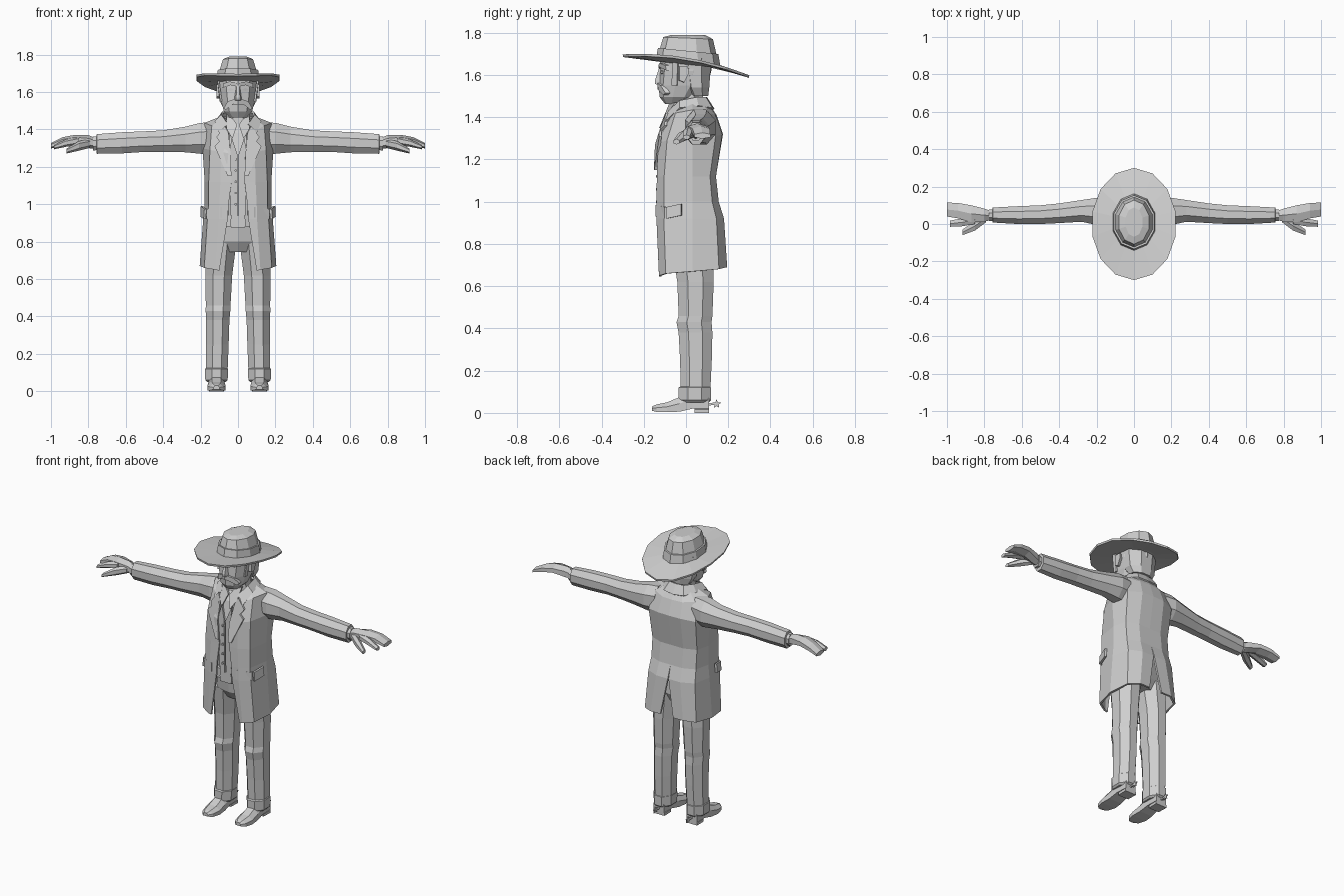
import bpy, bmesh, math
from mathutils import Vector

mat = bpy.data.materials.new("light grey")
mat.diffuse_color = (0.62, 0.62, 0.62, 1)


def finish(name, bm, mirror=False, solid=0.0):
    bmesh.ops.recalc_face_normals(bm, faces=bm.faces)
    me = bpy.data.meshes.new(name)
    bm.to_mesh(me)
    bm.free()
    me.materials.append(mat)
    ob = bpy.data.objects.new(name, me)
    bpy.context.collection.objects.link(ob)
    if solid:
        m = ob.modifiers.new("thickness", 'SOLIDIFY')
        m.thickness, m.offset = solid, -1
    if mirror:
        ob.modifiers.new("mirror", 'MIRROR').use_clip = True
    return ob


def loft(name, rings, mirror=False, closed=True, caps=True, solid=0.0):
    """Skin a list of equally long point rings."""
    bm = bmesh.new()
    rows = [[bm.verts.new(p) for p in r] for r in rings]
    n = len(rows[0])
    for a, b in zip(rows, rows[1:]):
        for i in range(n if closed else n - 1):
            j = (i + 1) % n
            bm.faces.new((a[i], a[j], b[j], b[i]))
    if closed and caps:
        bm.faces.new(rows[0])
        bm.faces.new(rows[-1])
    return finish(name, bm, mirror, solid)


def oval(cx, cy, rx, ry, z, n=8, tilt=0.0):
    """Horizontal ring; tilt changes z along y."""
    pts = []
    for i in range(n):
        t = 2 * math.pi * (i + 0.5) / n
        k = 1 / max(abs(math.cos(math.pi / n)), 0.01)
        x, y = cx + rx * k * math.cos(t), cy + ry * k * math.sin(t)
        pts.append((x, y, z + tilt * y))
    return pts


def ring_x(x, y0, y1, z0, z1, n=8):
    """Ring across the x axis filling a y/z box."""
    return [(x, y, z) for y, z, _ in
            oval((y0 + y1) / 2, (z0 + z1) / 2, (y1 - y0) / 2, (z1 - z0) / 2, 0, n)]


def ring_y(y, x0, x1, z0, z1):
    """Shoe section: flat sole, narrower chamfered top."""
    c = (x1 - x0) * 0.25
    zm = z0 + (z1 - z0) * 0.55
    return [(x0, y, z0), (x1, y, z0), (x1, y, zm), (x1 - c, y, z1), (x0 + c, y, z1), (x0, y, zm)]


def plate(name, pts, d=(0, -0.012, 0), mirror=True):
    """Flat outline given thickness along d."""
    return loft(name, [pts, [tuple(Vector(p) + Vector(d)) for p in pts]], mirror)


# coat body: half sections from front edge round to back centre, vent low at the back
S = [
    [(.05, -.06, 1.44), (.07, -.04, 1.45), (.085, -.01, 1.46), (.09, .03, 1.47), (.075, .08, 1.47), (.04, .1, 1.47), (0, .105, 1.47)],
    [(.05, -.095, 1.37), (.09, -.085, 1.39), (.14, -.05, 1.42), (.18, .03, 1.435), (.14, .11, 1.42), (.07, .14, 1.41), (0, .145, 1.41)],
    [(.04, -.138, 1.27), (.09, -.13, 1.28), (.15, -.09, 1.29), (.19, .03, 1.3), (.165, .14, 1.31), (.08, .172, 1.32), (0, .175, 1.32)],
]
LOW = [(1.12, .035, -.138, .178, .142, 0), (1.0, .05, -.14, .178, .155, 0),
       (.92, .055, -.14, .186, .18, .003), (.66, .10, -.128, .205, .195, .045)]
for z, xf, yf, w, yb, xb in LOW:
    h = 0.03 if z < .7 else 0
    S.append([(xf, yf, z - h / 2), (xf * .4 + .08, yf, z - h / 3), (w * .88, yf * .75, z),
              (w, .03, z + h / 3), (w * .88, yb * .8, z + h * .7), (w * .45 + xb * .5, yb, z + h), (xb, yb, z + h)])
loft("coat", S, mirror=True, closed=False, solid=0.012)

# turned coat collar and lapels
loft("coat_collar", [
    [(.055, -.085, 1.43), (.09, -.03, 1.48), (.085, .05, 1.495), (.05, .095, 1.495), (0, .1, 1.495)],
    [(.1, -.1, 1.38), (.125, -.03, 1.445), (.115, .06, 1.455), (.07, .125, 1.445), (0, .135, 1.44)]],
    mirror=True, closed=False, solid=0.012)
plate("lapel", [(.035, -.14, 1.15), (.055, -.138, 1.15), (.125, -.115, 1.31), (.1, -.115, 1.335),
                (.115, -.09, 1.36), (.07, -.085, 1.42), (.05, -.095, 1.38), (.04, -.135, 1.27)])
plate("pocket_flap", [(.085, -.133, .93), (.168, -.09, .92), (.17, -.09, .975), (.085, -.133, .985)])
plate("side_pocket_flap", [(.172, -.09, .92), (.19, -.02, .935), (.187, -.02, .99), (.168, -.09, .975)], (.012, -.004, 0))

# waistcoat, shirt collar and buttons
loft("waistcoat", [oval(0, 0, .12, .1, .94), oval(0, 0, .125, .118, 1.1), oval(0, .01, .13, .128, 1.27),
                   oval(0, .01, .1, .1, 1.38), oval(0, .015, .065, .07, 1.43)])
plate("waistcoat_edge", [(.004, -.116, .94), (.04, -.112, .94), (.045, -.128, 1.27), (.035, -.1, 1.36), (.004, -.122, 1.27)])
plate("shirt_collar", [(.004, -.08, 1.425), (.03, -.115, 1.35), (.062, -.085, 1.405), (.062, -.04, 1.47), (.03, -.07, 1.46)])
for i in range(5):
    z = 1.0 + i * .06
    loft("button", [[(.007 * math.cos(a * math.pi / 3) - .012, y, z + .007 * math.sin(a * math.pi / 3))
                     for a in range(6)] for y in (-.12, -.142)])

# belt with buckle, hips
loft("belt", [oval(0, .01, .145, .12, .88, 10), oval(0, .01, .145, .12, .94, 10)])
plate("buckle", [(-.038, -.108, .875), (.038, -.108, .875), (.042, -.108, .91), (.034, -.108, .94),
                 (-.034, -.108, .94), (-.042, -.108, .91)], (0, -.016, 0), False)
loft("hips", [oval(0, .03, .1, .08, .745, 10), oval(0, .025, .15, .11, .8, 10), oval(0, .015, .142, .115, .9, 10)])

# trouser legs with cuffs
loft("trouser_leg", [oval(.114, .045, .058, .07, .1), oval(.11, .047, .06, .075, .25),
                     oval(.108, .045, .062, .08, .38), oval(.107, .038, .066, .083, .43),
                     oval(.106, .045, .066, .08, .46), oval(.103, .045, .072, .086, .62),
                     oval(.09, .03, .082, .1, .8)], mirror=True)
loft("trouser_cuff", [oval(.115, .04, .05, .068, .05), oval(.115, .042, .06, .077, .06),
                      oval(.115, .042, .061, .077, .12), oval(.114, .045, .05, .06, .13)], mirror=True)

# shoes with heels
loft("shoe", [ring_y(-.162, .098, .132, .01, .03), ring_y(-.14, .078, .152, .005, .04),
              ring_y(-.09, .066, .164, .003, .05), ring_y(-.03, .07, .16, .006, .075),
              ring_y(.03, .075, .155, .02, .1), ring_y(.108, .078, .152, .02, .1)], mirror=True)
loft("heel", [ring_y(.04, .078, .152, 0, .03), ring_y(.108, .076, .154, 0, .03)], mirror=True)

# spurs: shank and star wheel
loft("spur_shank", [ring_y(.1, .11, .12, .035, .048), ring_y(.145, .111, .119, .038, .046)], mirror=True)
star = [(.112, .145 + r * math.cos(a), .042 + r * math.sin(a)) for i in range(10)
        for r, a in [((.022, .01)[i % 2], math.pi * (i / 5 + .5))]]
plate("spur_star", star, (.006, 0, 0))

# sleeves with cuffs
loft("sleeve", [ring_x(.13, .0, .13, 1.27, 1.44), ring_x(.2, -.005, .14, 1.27, 1.435),
                ring_x(.28, .012, .128, 1.278, 1.415), ring_x(.4, .005, .11, 1.28, 1.395),
                ring_x(.5, .0, .1, 1.28, 1.39), ring_x(.62, .0, .095, 1.272, 1.385),
                ring_x(.755, .008, .088, 1.27, 1.375), ring_x(.757, .018, .078, 1.285, 1.36)], mirror=True)
loft("shirt_cuff", [ring_x(.74, .015, .078, 1.29, 1.362), ring_x(.775, .016, .077, 1.288, 1.362)], mirror=True)

# hands: palm fanning into fingers, forefinger, thumb
loft("palm_and_fingers", [ring_x(.765, .022, .07, 1.3, 1.352, 6), ring_x(.8, .012, .082, 1.305, 1.365, 6),
                          ring_x(.87, .01, .1, 1.322, 1.368, 6), ring_x(.94, .03, .112, 1.315, 1.355, 6),
                          ring_x(1.0, .04, .115, 1.3, 1.325, 6)], mirror=True)
loft("forefinger", [ring_x(.85, .0, .045, 1.32, 1.36, 6), ring_x(.92, -.012, .03, 1.31, 1.345, 6),
                    ring_x(.985, -.015, .018, 1.295, 1.315, 6)], mirror=True)
loft("thumb", [ring_x(.79, .01, .05, 1.305, 1.345, 6), ring_x(.85, -.035, .015, 1.29, 1.335, 6),
               ring_x(.918, -.06, -.03, 1.273, 1.295, 6)], mirror=True)

# neck and head
loft("neck", [oval(0, .02, .075, .075, 1.4), oval(0, .015, .062, .065, 1.47), oval(0, .01, .062, .07, 1.55)])
loft("head", [oval(0, -.055, .045, .042, 1.463, 10), oval(0, -.035, .075, .085, 1.495, 10),
              oval(0, -.015, .09, .11, 1.55, 10), oval(0, -.003, .1, .117, 1.62, 10),
              oval(0, .0, .098, .115, 1.69, 10)])
loft("hair_back", [oval(0, .06, .07, .045, 1.5), oval(0, .05, .092, .06, 1.54), oval(0, .04, .104, .08, 1.68)])
plate("ear", [(.098, -.035, 1.575), (.098, -.012, 1.565), (.098, .01, 1.61), (.098, .005, 1.64), (.098, -.035, 1.64)],
      (.018, .004, 0))
plate("sideburn", [(.085, -.065, 1.55), (.088, -.04, 1.55), (.1, -.035, 1.66), (.1, -.06, 1.66)], (.01, -.004, 0))

# face: nose, brows, moustache, mouth
loft("nose", [[(-.022, -.115, 1.55), (.022, -.115, 1.55), (.012, -.146, 1.557), (-.012, -.146, 1.557)],
              [(-.02, -.115, 1.575), (.02, -.115, 1.575), (.01, -.148, 1.572), (-.01, -.148, 1.572)],
              [(-.012, -.11, 1.635), (.012, -.11, 1.635), (.007, -.127, 1.635), (-.007, -.127, 1.635)]])
plate("eyebrow", [(.008, -.112, 1.63), (.04, -.108, 1.637), (.082, -.075, 1.622), (.08, -.08, 1.645),
                  (.045, -.108, 1.657), (.008, -.112, 1.648)], (0, -.018, 0))
plate("eye", [(.022, -.113, 1.612), (.04, -.11, 1.606), (.058, -.097, 1.612), (.04, -.11, 1.622)], (0, -.008, 0))
plate("moustache", [(0, -.114, 1.535), (.035, -.11, 1.53), (.066, -.085, 1.505), (.076, -.075, 1.515),
                    (.055, -.098, 1.55), (.02, -.114, 1.562), (0, -.114, 1.558)], (0, -.022, 0))
plate("lower_lip", [(-.03, -.1, 1.515), (0, -.11, 1.508), (.03, -.1, 1.515), (.025, -.105, 1.527), (-.025, -.105, 1.527)],
      (0, -.012, 0), False)


# hat brim: tilted back, sides lifted
def brim(rx, ry, cy, z, tilt, lift):
    out = []
    for i in range(14):
        a = 2 * math.pi * i / 14 + math.pi / 2
        x, y = rx * math.cos(a), cy + ry * math.sin(a)
        out.append((x, y, z + tilt * y + lift * (x / rx) ** 2))
    return out


loft("hat_brim", [brim(.1, .13, .01, 1.668, -.1, 0), brim(.228, .3, 0, 1.648, -.165, .035),
                  brim(.226, .298, 0, 1.636, -.165, .035), brim(.1, .13, .01, 1.65, -.1, 0)])

# hat crown with band
loft("hat_band", [oval(0, .01, .115, .146, 1.655, 10, -.1), oval(0, .01, .108, .136, 1.715, 10, -.1)])
loft("hat_crown", [oval(0, .01, .1, .128, 1.71, 10, -.1), oval(0, .01, .08, .112, 1.775, 10, -.04),
                   oval(0, .01, .045, .075, 1.79, 10)])
